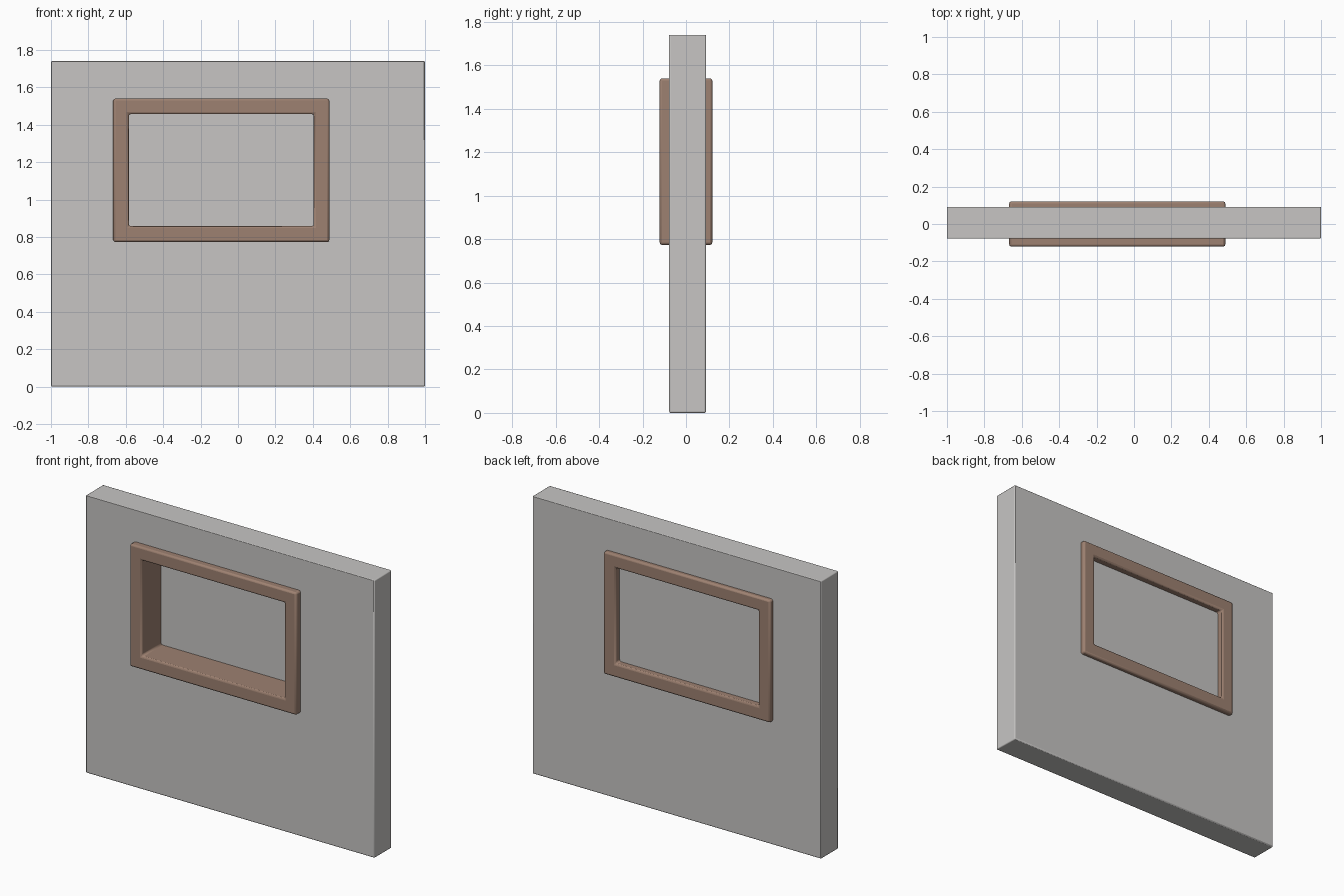
import bpy, bmesh, math

if "Cube" in bpy.data.objects:
    bpy.data.objects.remove(bpy.data.objects["Cube"])


def material(name, rgb):
    m = bpy.data.materials.new(name)
    m.diffuse_color = (*rgb, 1)
    m.use_nodes = True
    m.node_tree.nodes["Principled BSDF"].inputs["Base Color"].default_value = m.diffuse_color
    return m


def finish(name, bm, mat, bevel):
    bmesh.ops.recalc_face_normals(bm, faces=bm.faces)
    me = bpy.data.meshes.new(name)
    bm.to_mesh(me)
    bm.free()
    me.materials.append(mat)
    ob = bpy.data.objects.new(name, me)
    bpy.context.collection.objects.link(ob)
    if bevel:
        mod = ob.modifiers.new("soft_edges", 'BEVEL')
        mod.width = bevel
        mod.segments = 2
        mod.limit_method = 'ANGLE'
        mod.angle_limit = math.radians(40)
    bpy.ops.object.select_all(action='DESELECT')
    ob.select_set(True)
    bpy.context.view_layer.objects.active = ob
    bpy.ops.object.shade_smooth_by_angle(angle=math.radians(50))
    return ob


def ring_block(name, outer, inner, y0, y1, mat, bevel):
    """Rectangular slab with a rectangular opening; rects are x0, x1, z0, z1."""
    bm = bmesh.new()

    def loop(r, y):
        x0, x1, z0, z1 = r
        return [bm.verts.new((x, y, z)) for x, z in
                ((x0, z0), (x1, z0), (x1, z1), (x0, z1))]

    loops = [loop(outer, y0), loop(inner, y0), loop(inner, y1), loop(outer, y1)]
    for k in range(4):
        a, b = loops[k], loops[(k + 1) % 4]
        for i in range(4):
            j = (i + 1) % 4
            bm.faces.new((a[i], a[j], b[j], b[i]))
    return finish(name, bm, mat, bevel)


grey = material("plaster_grey", (0.57, 0.56, 0.55))
brown = material("wood_brown", (0.34, 0.22, 0.165))

opening = (-0.62, 0.445, 0.82, 1.50)

# Wall with window opening
ring_block("wall", (-1, 1, 0, 1.74), opening, -0.078, 0.092, grey, 0.006)

# Window frame running through the wall
ring_block("window_frame", (-0.667, 0.488, 0.773, 1.54),
           (-0.584, 0.405, 0.858, 1.457), -0.121, 0.121, brown, 0.011)

# Thin pane set near the back of the frame
bm = bmesh.new()
bmesh.ops.create_cube(bm, size=1)
x0, x1, z0, z1 = opening
for v in bm.verts:
    v.co.x = x1 if v.co.x > 0 else x0
    v.co.z = z1 if v.co.z > 0 else z0
    v.co.y = 0.078 if v.co.y > 0 else 0.072
finish("window_pane", bm, grey, 0)
